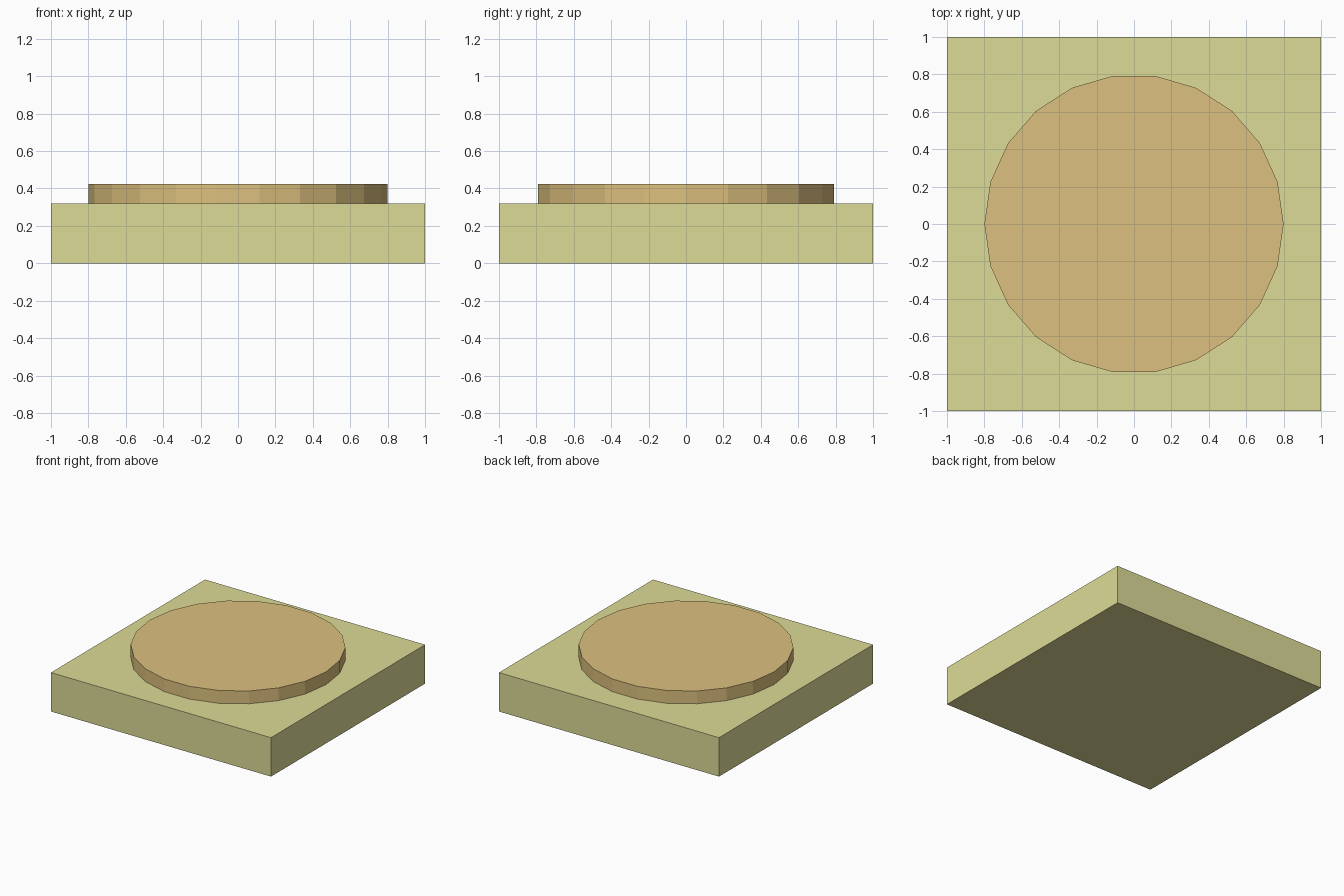
import bpy, bmesh
from math import cos, sin, tau

if "Cube" in bpy.data.objects:
    bpy.data.objects.remove(bpy.data.objects["Cube"])


def prism(name, outline, z0, z1, color):
    """Extrude a flat outline from z0 to z1."""
    bm = bmesh.new()
    base = bm.faces.new([bm.verts.new((x, y, z0)) for x, y in outline])
    ext = bmesh.ops.extrude_face_region(bm, geom=[base], use_keep_orig=True)
    top = [v for v in ext["geom"] if isinstance(v, bmesh.types.BMVert)]
    bmesh.ops.translate(bm, verts=top, vec=(0, 0, z1 - z0))
    bmesh.ops.recalc_face_normals(bm, faces=bm.faces)
    mesh = bpy.data.meshes.new(name)
    bm.to_mesh(mesh)
    bm.free()
    mat = bpy.data.materials.new(name + "_color")
    mat.diffuse_color = color
    mat.use_nodes = True
    mat.node_tree.nodes["Principled BSDF"].inputs["Base Color"].default_value = mat.diffuse_color
    mesh.materials.append(mat)
    obj = bpy.data.objects.new(name, mesh)
    bpy.context.collection.objects.link(obj)
    return obj


# Square slab
square = [(-1, -1), (1, -1), (1, 1), (-1, 1)]
prism("square_base", square, 0, 0.32, (0.72, 0.71, 0.31, 1))

# Low 22-sided disc resting on the slab
SIDES, RADIUS = 22, 0.8
circle = [(RADIUS * cos(tau * i / SIDES), RADIUS * sin(tau * i / SIDES))
          for i in range(SIDES)]
prism("round_plate", circle, 0.32, 0.425, (0.72, 0.53, 0.21, 1))
